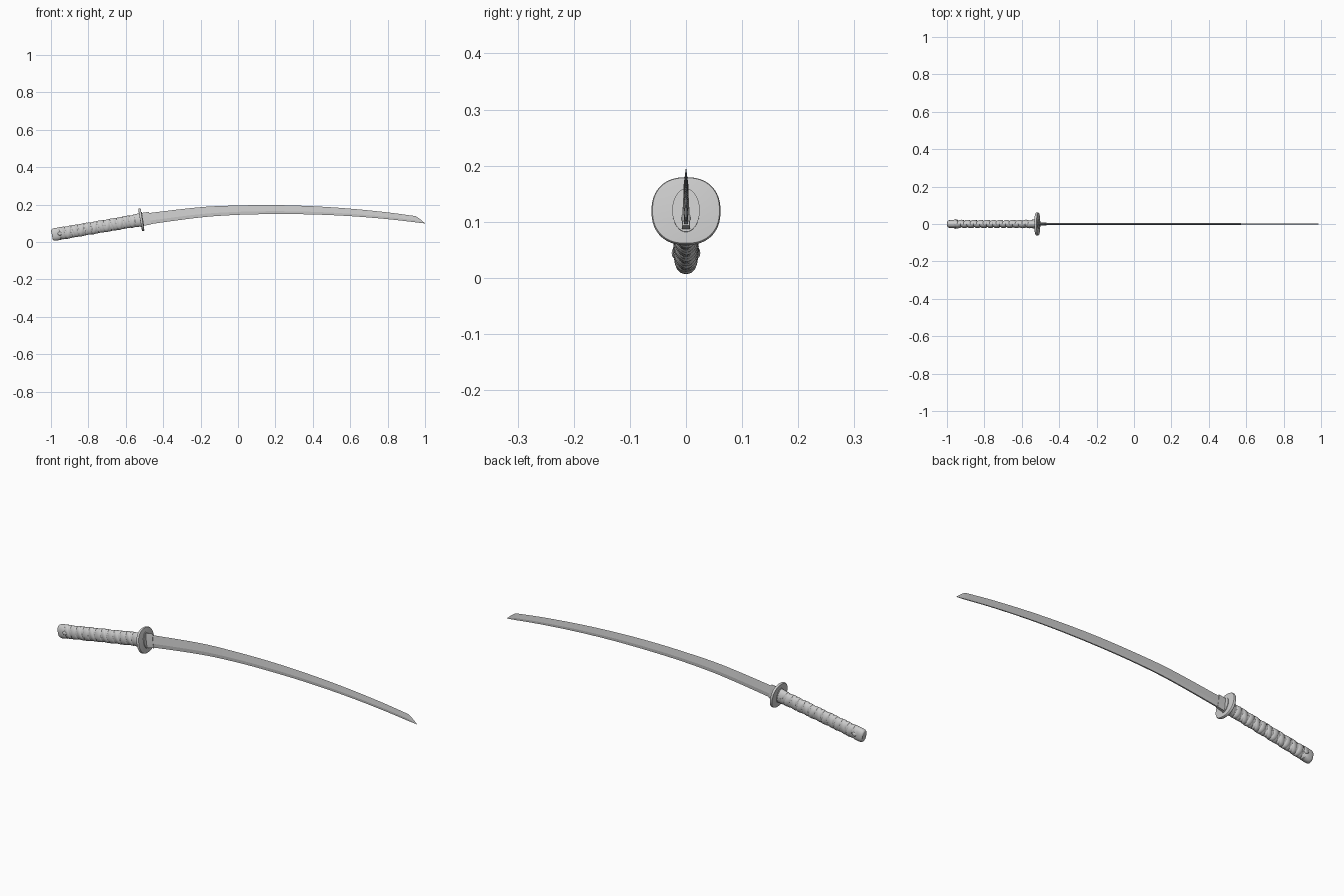
import bpy, bmesh, math
from mathutils import Vector

if "Cube" in bpy.data.objects:
    bpy.data.objects.remove(bpy.data.objects["Cube"])

TILT = math.radians(9.7)
AXIS = Vector((math.cos(TILT), 0, math.sin(TILT)))
UP = Vector((-math.sin(TILT), 0, math.cos(TILT)))
GUARD = Vector((-0.517, 0, 0.119))


def place(s, y, n):
    """Handle frame: s along the grip (0 = guard), y sideways, n upward."""
    return GUARD + AXIS * s + UP * n + Vector((0, y, 0))


def loft(name, rings, angle=35):
    bm = bmesh.new()
    vr = [[bm.verts.new(p) for p in r] for r in rings]
    k = len(vr[0])
    for a, b in zip(vr, vr[1:]):
        for i in range(k):
            j = (i + 1) % k
            bm.faces.new((a[i], a[j], b[j], b[i]))
    bm.faces.new(vr[0][::-1])
    bm.faces.new(vr[-1])
    bmesh.ops.recalc_face_normals(bm, faces=bm.faces)
    me = bpy.data.meshes.new(name)
    bm.to_mesh(me)
    bm.free()
    ob = bpy.data.objects.new(name, me)
    bpy.context.collection.objects.link(ob)
    bpy.ops.object.select_all(action='DESELECT')
    ob.select_set(True)
    bpy.context.view_layer.objects.active = ob
    bpy.ops.object.shade_smooth_by_angle(angle=math.radians(angle))
    return ob


def oval(s, ry, rn, power=2.0, count=48):
    e = 2 / power
    pts = []
    for i in range(count):
        a = 2 * math.pi * i / count
        c, d = math.cos(a), math.sin(a)
        pts.append(place(s, ry * math.copysign(abs(c) ** e, c),
                         rn * math.copysign(abs(d) ** e, d)))
    return pts


def curve_z(points, x):
    """Smooth height through the profile points."""
    n = len(points)
    i = max(k for k in range(n - 1) if points[k][0] <= x or k == 0)

    def slope(k):
        a, b = points[max(k - 1, 0)], points[min(k + 1, n - 1)]
        return (b[1] - a[1]) / (b[0] - a[0])
    (x0, z0), (x1, z1) = points[i], points[i + 1]
    h = x1 - x0
    t = (x - x0) / h
    return ((2*t**3 - 3*t*t + 1) * z0 + (t**3 - 2*t*t + t) * h * slope(i)
            + (3*t*t - 2*t**3) * z1 + (t**3 - t*t) * h * slope(i + 1))


# Blade: cutting edge on the convex top, flat spine below
edge = [(-0.53, 0.148), (-0.2, 0.186), (0, 0.195), (0.2, 0.197), (0.4, 0.191),
        (0.6, 0.178), (0.8, 0.158), (0.95, 0.138)]
spine = [(-0.53, 0.087), (-0.2, 0.131), (0, 0.145), (0.2, 0.149), (0.4, 0.147),
         (0.6, 0.138), (0.8, 0.122), (1.0, 0.099)]


def blade_ring(x, top, low, w):
    h = top - low
    return [(x, -w * 0.7, low), (x, w * 0.7, low), (x, w, low + 0.32 * h),
            (x, 0, top), (x, -w, low + 0.32 * h)]


rings = []
for i in range(49):
    x = -0.53 + 1.48 * i / 48
    rings.append(blade_ring(x, curve_z(edge, x), curve_z(spine, x),
                            0.0052 - 0.0016 * i / 48))
for t in (0.2, 0.4, 0.6, 0.8, 0.98):
    x = 0.95 + 0.05 * t
    top = 0.138 - 0.039 * (0.75 * t + 0.25 * t * t)
    rings.append(blade_ring(x, top, min(curve_z(spine, x), top - 0.0004),
                            0.0036 * (1 - 0.85 * t)))
loft("blade", rings, 8)

# Blade collar just ahead of the guard
loft("blade_collar", [[place(s, y * k, n) for y, n in
     ((-0.007, -0.034), (0.007, -0.034), (0.008, -0.012), (0.0015, 0.035),
      (-0.0015, 0.035), (-0.008, -0.012))]
     for s, k in ((0, 1), (0.046, 0.9))], 20)

# Guard: rounded squarish disc, with thin washers on both faces
loft("guard", [oval(s, 0.0615 * k, 0.061 * k, 2.3, 64) for s, k in
     ((-0.0065, 0.93), (-0.006, 0.97), (-0.0035, 0.995), (0, 1),
      (0.0035, 0.995), (0.006, 0.97), (0.0065, 0.93))])
for name, s in (("front_washer", 0.0075), ("rear_washer", -0.0075)):
    loft(name, [oval(s - 0.002, 0.0245, 0.039), oval(s + 0.002, 0.0245, 0.039)])

# Handle core and end fittings
loft("handle_core", [oval(-0.475, 0.0175, 0.029), oval(-0.25, 0.0165, 0.0285),
                     oval(-0.005, 0.0185, 0.031)])
loft("handle_ferrule", [oval(s, 0.0225 * k, 0.0345 * k) for s, k in
     ((-0.034, 0.94), (-0.031, 1), (-0.006, 1.04))])
loft("pommel", [oval(s, 0.0215 * k, 0.034 * k, 2.3) for s, k in
     ((-0.485, 0.72), (-0.483, 0.84), (-0.478, 0.93), (-0.470, 0.985),
      (-0.460, 1), (-0.442, 0.98), (-0.440, 0.92))])

# Crossed cord wrapping: two opposite spirals that meet on the side faces
TURNS, START, END = 12, -0.447, -0.026
STEPS = TURNS * 32


def cord(name, direction):
    rings = []
    for i in range(STEPS + 1):
        t = i / STEPS
        turn = 2 * math.pi * TURNS * t
        a = direction * turn
        s = START + (END - START) * t
        # cords take turns lying on top where they cross
        lift = 0.0011 * (1 + direction * math.sin(turn / 2 + 0.8))
        flare = 0.001 * abs(2 * t - 1)
        ring = []
        for ds, r in ((-0.012, 0.0), (-0.009, 0.0022), (0, 0.0032),
                      (0.009, 0.0022), (0.012, 0.0)):
            q = r + lift + flare
            ring.append(place(s + ds, (0.0170 + q) * math.cos(a),
                              (0.0285 + q) * math.sin(a)))
        rings.append(ring)
    loft(name, rings, 40)


cord("cord_wrap_a", 1)
cord("cord_wrap_b", -1)

# Cord knots at the pommel, one per side
for name, side in (("knot_left", -1), ("knot_right", 1)):
    bpy.ops.mesh.primitive_uv_sphere_add(segments=20, ring_count=10, radius=1,
                                         location=place(-0.442, side * 0.0195, 0),
                                         rotation=(0, -TILT, 0))
    ob = bpy.context.object
    ob.name = name
    ob.scale = (0.012, 0.006, 0.010)
    bpy.ops.object.shade_smooth()
